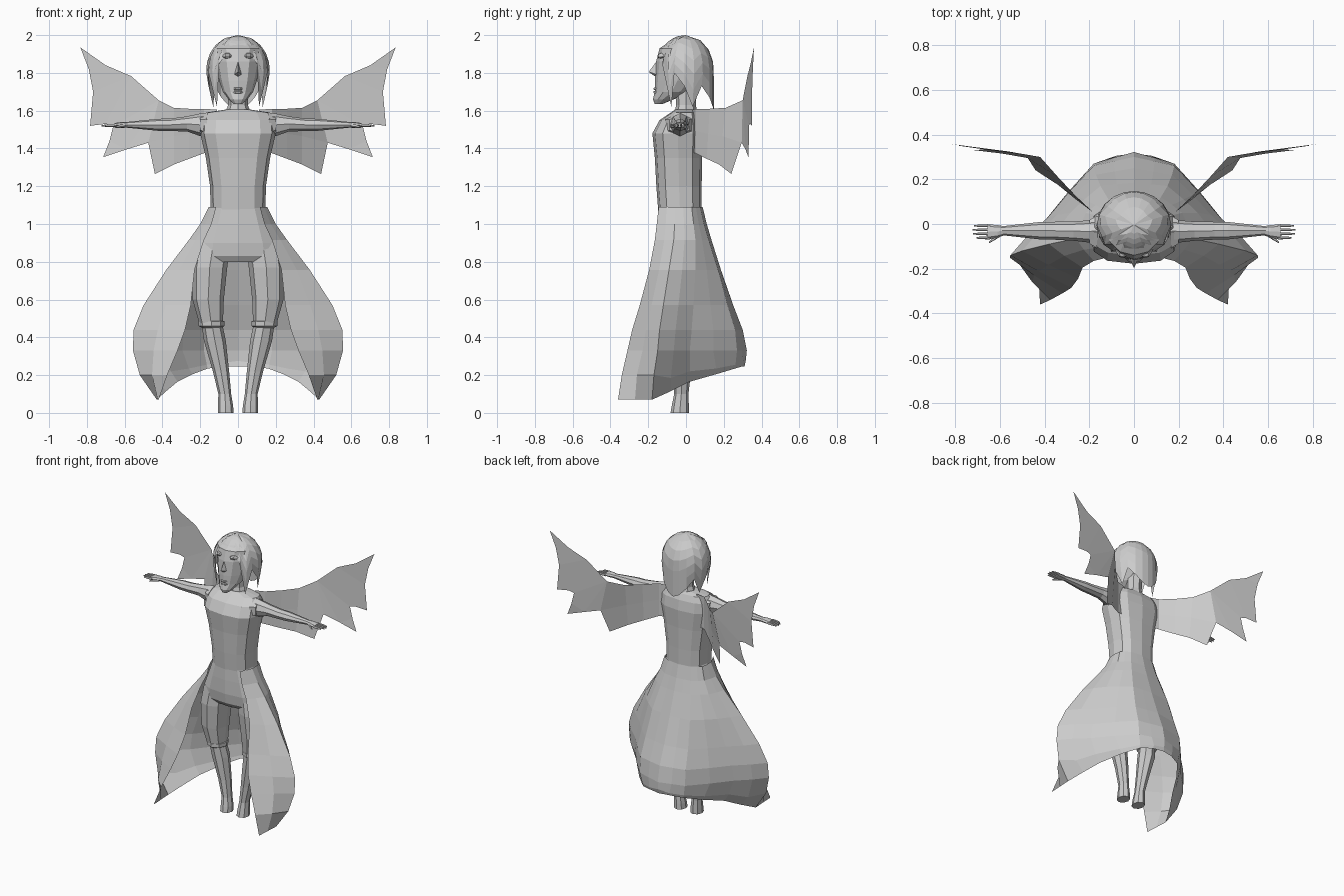
import bpy, bmesh
from math import sin, cos, pi, sqrt, copysign, radians


def make(name, verts, faces, mirror=False):
    me = bpy.data.meshes.new(name)
    me.from_pydata(verts, [], faces)
    bm = bmesh.new()
    bm.from_mesh(me)
    bmesh.ops.recalc_face_normals(bm, faces=bm.faces)
    bm.to_mesh(me)
    bm.free()
    ob = bpy.data.objects.new(name, me)
    bpy.context.collection.objects.link(ob)
    if mirror:
        m = ob.modifiers.new("Mirror", 'MIRROR')
        m.use_clip = True
        m.merge_threshold = 0.0005
    return ob


def grid_faces(rows, cols, wrap=False):
    n = cols if wrap else cols - 1
    return [(r * cols + c, r * cols + (c + 1) % cols,
             (r + 1) * cols + (c + 1) % cols, (r + 1) * cols + c)
            for r in range(rows - 1) for c in range(n)]


def loft(name, rings, n=10, axis='z', power=1.0, mirror=False):
    """Rings are (station, centre u, centre v, radius u, radius v)."""
    def p(t):
        return copysign(abs(t) ** power, t)
    verts = []
    for s, u, v, ru, rv in rings:
        for k in range(n):
            a = 2 * pi * k / n - pi / 2
            q, w = u + ru * p(cos(a)), v + rv * p(sin(a))
            verts.append((q, w, s) if axis == 'z' else (s, q, w))
    last = (len(rings) - 1) * n
    faces = grid_faces(len(rings), n, True)
    faces += [tuple(range(n)), tuple(range(last, last + n))]
    return make(name, verts, faces, mirror)


# Torso, neck and hips
loft("torso", [(1.07, 0, -.032, .145, .115), (1.2, 0, -.037, .148, .12),
               (1.35, 0, -.04, .17, .125), (1.48, 0, -.043, .2, .135),
               (1.55, 0, -.03, .195, .11), (1.59, 0, -.01, .17, .07),
               (1.605, 0, -.005, .07, .055)], 12, power=.75)
loft("neck", [(1.57, 0, 0, .075, .065), (1.63, 0, 0, .052, .052),
              (1.74, 0, 0, .052, .06)], 8)
loft("hips", [(1.09, 0, -.032, .145, .115), (1.0, 0, -.03, .18, .12),
              (.9, 0, -.03, .22, .12), (.83, 0, -.03, .235, .11),
              (.80, 0, -.03, .16, .09)], 12, power=.75)

# Legs
loft("breeches", [(.9, .13, -.03, .09, .10), (.77, .15, -.03, .093, .11),
                  (.6, .158, -.03, .083, .095), (.47, .142, -.03, .062, .07)],
     8, mirror=True, power=.85)
loft("knee_cuff", [(.45, .138, -.03, .052, .058), (.46, .14, -.03, .068, .075),
                   (.485, .14, -.03, .068, .075), (.49, .14, -.03, .05, .05)],
     8, mirror=True)
loft("lower_leg", [(.47, .138, -.03, .055, .06), (.38, .122, -.02, .058, .062),
                   (.22, .09, -.02, .043, .047), (.1, .07, -.025, .034, .038),
                   (.04, .066, -.03, .04, .045), (0, .065, -.033, .042, .049)],
     8, mirror=True)

# Arms and hands
loft("arm", [(.15, -.03, 1.525, .055, .065), (.2, -.033, 1.525, .05, .06),
             (.27, -.032, 1.53, .043, .04), (.36, -.03, 1.525, .04, .033),
             (.42, -.03, 1.525, .039, .032), (.52, -.03, 1.525, .028, .022),
             (.59, -.03, 1.525, .02, .015)], 8, 'x', mirror=True)
loft("sleeve_edge", [(.165, -.035, 1.52, .085, .07), (.2, -.035, 1.525, .06, .055)],
     6, 'x', mirror=True)
loft("hand", [(.58, -.03, 1.525, .02, .014), (.61, -.033, 1.525, .028, .016),
              (.655, -.035, 1.523, .034, .011)], 8, 'x', mirror=True)
for i, tip in enumerate((.705, .72, .723, .715)):
    y = -.062 + i * .018
    loft("finger", [(.645, y, 1.523, .007, .009), (.69, y, 1.522, .006, .008),
                    (tip, y, 1.52, .003, .004)], 5, 'x', mirror=True)
loft("thumb", [(.595, -.045, 1.522, .01, .01), (.625, -.065, 1.518, .009, .009),
               (.648, -.082, 1.514, .004, .005)], 5, 'x', mirror=True)

# Face
loft("head", [(1.635, 0, -.145, .022, .02), (1.66, 0, -.12, .05, .055),
              (1.70, 0, -.075, .08, .09), (1.76, 0, -.045, .10, .12),
              (1.86, 0, -.03, .12, .128), (1.93, 0, -.02, .125, .12),
              (1.97, 0, -.01, .075, .07)], 12)
make("nose", [(0, -.15, 1.87), (0, -.197, 1.805), (.022, -.15, 1.79),
              (-.022, -.15, 1.79), (0, -.155, 1.775)],
     [(0, 2, 1), (0, 1, 3), (1, 2, 4), (1, 4, 3)])
for part, z, drop in (("upper_lip", 1.716, .008), ("lower_lip", 1.698, .009)):
    loft(part, [(-.036, -.142, z, .004, .003), (-.014, -.16, z, .014, drop),
                (.014, -.16, z, .014, drop), (.036, -.142, z, .004, .003)], 6, 'x')
loft("eye", [(.03, -.13, 1.888, .006, .004), (.045, -.135, 1.89, .017, .014),
             (.065, -.13, 1.89, .018, .015), (.083, -.115, 1.888, .006, .004)],
     8, 'x', mirror=True)

# Hair: dome whose columns end in broad pointed locks, front to back
hem = [(0, 1.91), (22, 1.925), (38, 1.84), (54, 1.62), (68, 1.80), (88, 1.73),
       (108, 1.62), (128, 1.73), (148, 1.67), (165, 1.62), (180, 1.60)]
verts, steps = [], 6
for i in range(steps + 1):
    for deg, low in hem:
        z = 2.0 - (2.0 - low) * (i / steps) ** 1.5
        d = max(0, z - 1.82) / .18
        r = sqrt(max(0, 1 - d * d)) * (1 - .2 * max(0, 1.8 - z) / .2 * (deg < 140))
        a = radians(deg)
        depth = .155 if deg < 90 else .15
        verts.append((.168 * r * sin(a), -.003 - depth * r * cos(a), z))
make("hair", verts, grid_faces(steps + 1, len(hem)), True)

# Open skirt: (z, front edge, side, quarter, back quarter, back centre)
skirt = [
    (1.09, (.115, -.145), (.155, -.06), (.15, .03), (.09, .075), (0, .088)),
    (1.0, (.14, -.155), (.20, -.06), (.175, .04), (.105, .095), (0, .11)),
    (.915, (.18, -.165), (.26, -.065), (.215, .05), (.12, .12), (0, .135)),
    (.757, (.23, -.195), (.38, -.09), (.285, .05), (.15, .17), (0, .185)),
    (.57, (.25, -.245), (.50, -.12), (.345, .04), (.17, .22), (0, .25)),
    (.44, (.28, -.285), (.553, -.14), (.385, .03), (.18, .26), (0, .30)),
    (.33, (.32, -.31), (.556, -.15), (.395, .02), (.18, .27), (0, .322)),
]
verts = []
for z, *pts in skirt:
    for a, b in zip(pts, pts[1:]):
        verts += [(*a, z), ((a[0] + b[0]) / 2 * 1.02, (a[1] + b[1]) / 2, z)]
    verts.append((*pts[-1], z))
# Pointed hem
verts += [(.375, -.34, .2), (.455, -.26, .2), (.52, -.17, .2), (.44, -.08, .185),
          (.355, .02, .22), (.26, .16, .235), (.165, .262, .255), (.08, .305, .265),
          (0, .316, .275)]
verts += [(.42, -.36, .07), (.425, -.27, .07), (.43, -.18, .07), (.38, -.08, .115),
          (.32, .02, .165), (.24, .16, .205), (.16, .26, .235), (.08, .295, .245),
          (0, .31, .245)]
make("skirt", verts, grid_faces(len(skirt) + 2, 9), True)

# Wings: inner panel as a strip, outer panel as three fingered webs
top = [(.11, .035, 1.605), (.18, .05, 1.61), (.26, .125, 1.61), (.34, .21, 1.615),
       (.42, .30, 1.655)]
bottom = [(.11, .035, 1.38), (.18, .05, 1.375), (.26, .11, 1.345),
          (.34, .175, 1.315), (.44, .24, 1.265)]
mid = [tuple((p + q) / 2 for p, q in zip(a, b)) for a, b in zip(top, bottom)]
mid[4] = (.475, .295, 1.43)
make("wing_inner", top + mid + bottom, grid_faces(3, 5), True)
outer = [(.42, .30, 1.655), (.566, .325, 1.783), (.70, .34, 1.84), (.835, .36, 1.935),
         (.79, .354, 1.82), (.767, .35, 1.70), (.783, .35, 1.52), (.70, .338, 1.53),
         (.66, .333, 1.52), (.68, .333, 1.44), (.714, .33, 1.354),
         (.59, .315, 1.395), (.475, .295, 1.43)]
make("wing_outer", outer,
     [(2, 3, 4), (1, 2, 4, 5), (1, 5, 6, 7), (0, 1, 7, 8), (0, 8, 9, 11),
      (9, 10, 11), (0, 11, 12)], True)
